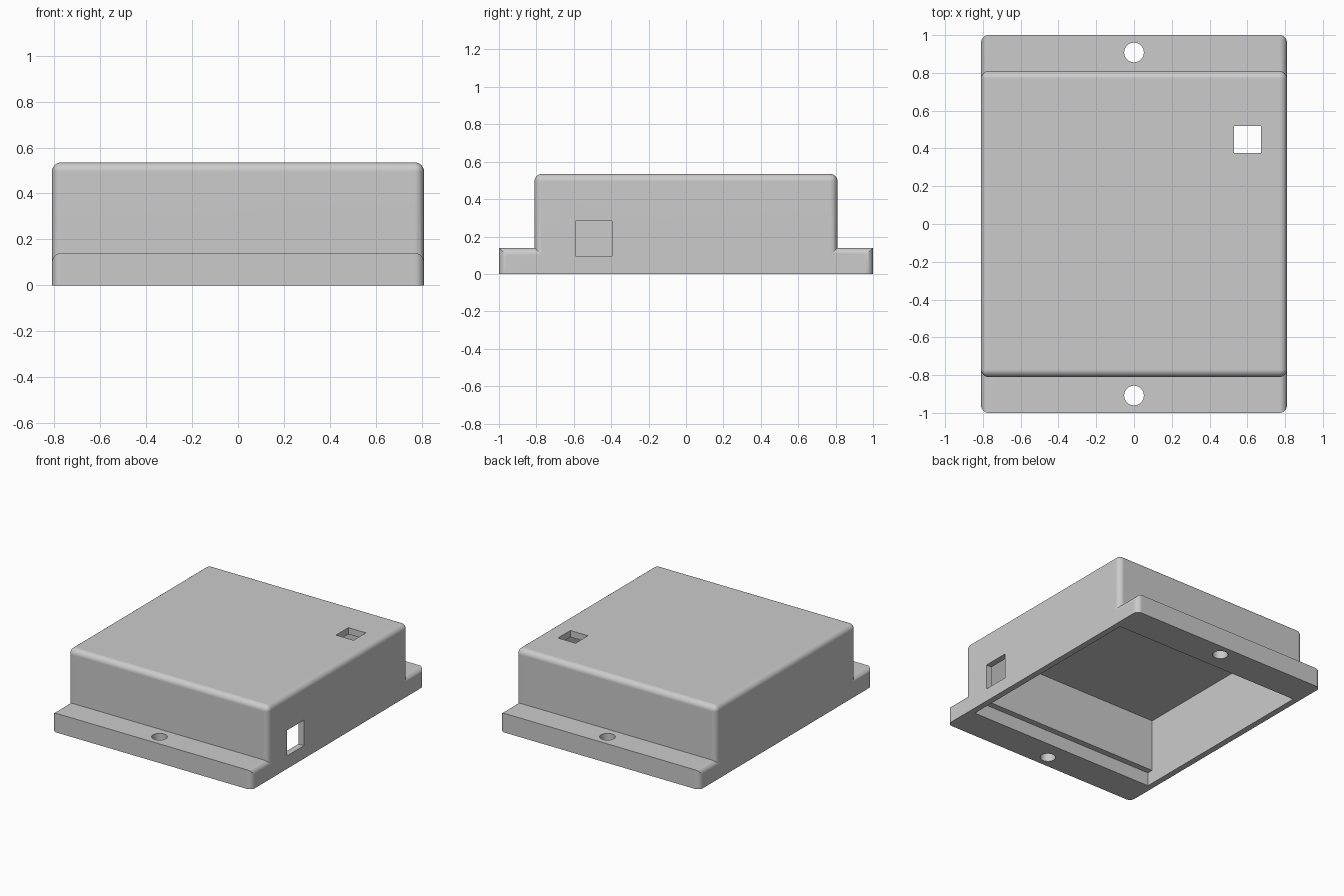
import bpy, bmesh, math

if "Cube" in bpy.data.objects:
    bpy.data.objects.remove(bpy.data.objects["Cube"])

R = 0.04      # edge rounding
SEG = 6       # segments per rounded edge


def finish(name, bm):
    bmesh.ops.recalc_face_normals(bm, faces=bm.faces)
    me = bpy.data.meshes.new(name)
    bm.to_mesh(me)
    bm.free()
    ob = bpy.data.objects.new(name, me)
    bpy.context.collection.objects.link(ob)
    return ob


def box(name, lo, hi, rounded=None):
    """Box between two corners; edges passing the rule are rounded."""
    bm = bmesh.new()
    bmesh.ops.create_cube(bm, size=1)
    for v in bm.verts:
        v.co = [lo[i] if v.co[i] < 0 else hi[i] for i in range(3)]
    if rounded:
        edges = [e for e in bm.edges if rounded(*(e.verts[0].co), *(e.verts[1].co))]
        bmesh.ops.bevel(bm, geom=edges, offset=R, segments=SEG,
                        profile=0.5, affect='EDGES')
    return finish(name, bm)


def cylinder(name, x, y, r):
    bm = bmesh.new()
    bmesh.ops.create_cone(bm, cap_ends=True, segments=40, radius1=r, radius2=r, depth=1)
    bmesh.ops.translate(bm, verts=bm.verts, vec=(x, y, 0))
    return finish(name, bm)


def boolean(ob, other, op):
    m = ob.modifiers.new(op, 'BOOLEAN')
    m.operation, m.object, m.solver = op, other, 'EXACT'
    bpy.context.view_layer.objects.active = ob
    bpy.ops.object.modifier_apply(modifier=m.name)
    bpy.data.objects.remove(other, do_unlink=True)


def vertical(x1, y1, z1, x2, y2, z2):
    return abs(z1 - z2) > 0.01


# main box: all edges rounded except around the bottom
case = box("enclosure_case", (-0.81, -0.81, 0), (0.81, 0.81, 0.535),
           lambda x1, y1, z1, x2, y2, z2: max(z1, z2) > 0.1)

# mounting flange: rounded plan outline crossed with a rounded front profile
flange = box("flange", (-0.81, -1, 0), (0.81, 1, 0.14), vertical)
profile = box("flange_profile", (-0.81, -1.2, 0), (0.81, 1.2, 0.14),
              lambda x1, y1, z1, x2, y2, z2: abs(y1 - y2) > 0.1 and z1 > 0.1)
boolean(flange, profile, 'INTERSECT')
boolean(case, flange, 'UNION')

# lid recess and main cavity, both open at the bottom
boolean(case, box("lid_recess", (-0.765, -0.765, -0.2), (0.765, 0.765, 0.10)), 'DIFFERENCE')
boolean(case, box("cavity", (-0.765, -0.72, -0.2), (0.765, 0.72, 0.487)), 'DIFFERENCE')

# side port and top window
boolean(case, box("side_port", (0.7, -0.59, 0.095), (0.9, -0.395, 0.282)), 'DIFFERENCE')
boolean(case, box("top_window", (0.53, 0.377, 0.4), (0.672, 0.52, 0.7)), 'DIFFERENCE')

# screw holes in the flange
for side in (-1, 1):
    boolean(case, cylinder("screw_hole", 0, side * 0.908, 0.052), 'DIFFERENCE')

# single grey colour
grey = bpy.data.materials.new("plain grey")
grey.diffuse_color = (0.6, 0.6, 0.6, 1)
grey.use_nodes = True
grey.node_tree.nodes["Principled BSDF"].inputs["Base Color"].default_value = grey.diffuse_color
case.data.materials.clear()
case.data.materials.append(grey)
for p in case.data.polygons:
    p.material_index = 0

# smooth rounded edges, flat faces kept flat
bpy.ops.object.select_all(action='DESELECT')
case.select_set(True)
bpy.context.view_layer.objects.active = case
bpy.ops.object.shade_smooth_by_angle(angle=math.radians(25))
wn = case.modifiers.new("weighted_normals", 'WEIGHTED_NORMAL')
wn.keep_sharp = True
